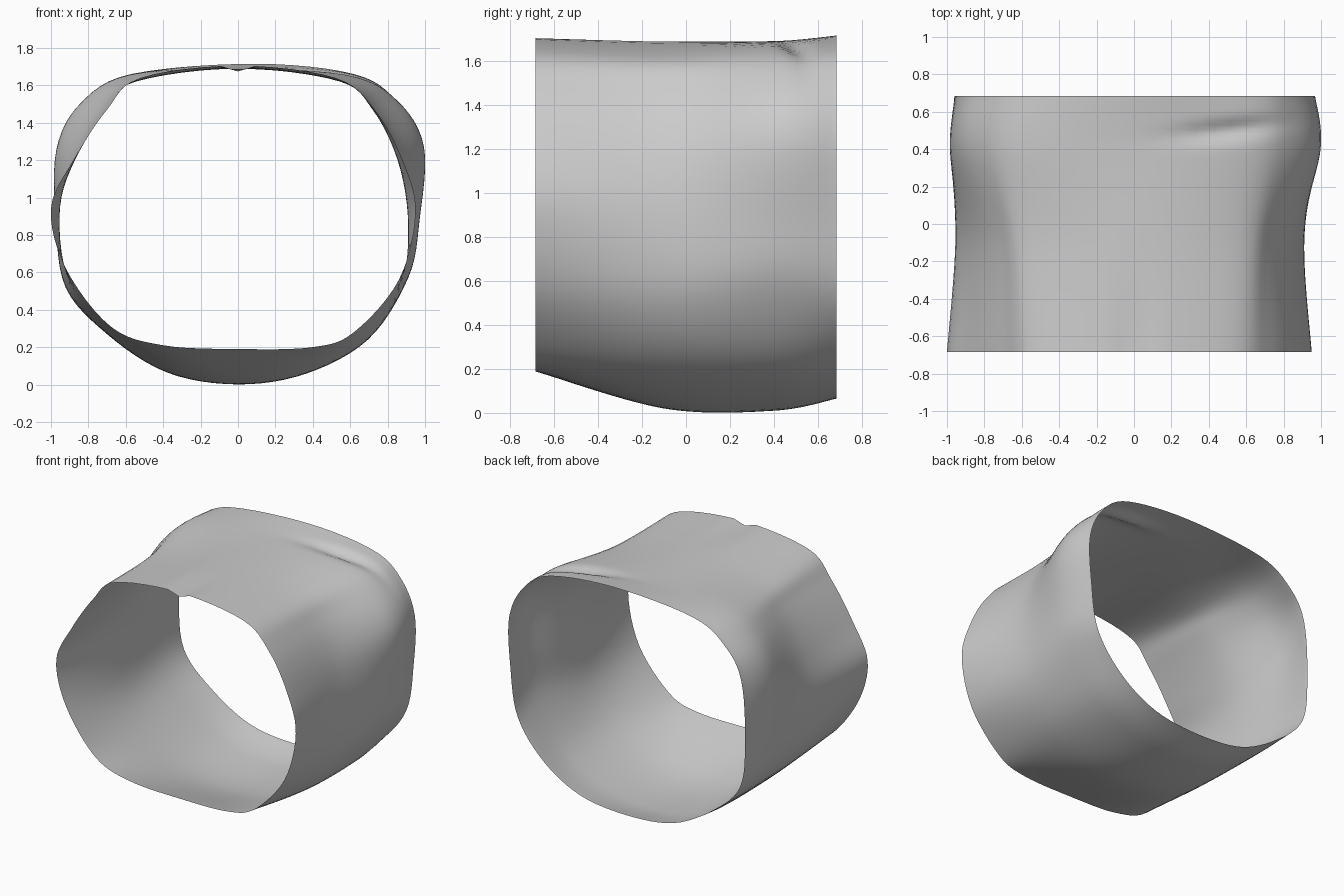
import bpy, bmesh, math

if "Cube" in bpy.data.objects:
    bpy.data.objects.remove(bpy.data.objects["Cube"])

# Cross-sections (x, z), counter-clockwise from the bottom centre, front to back
FRONT = [(0, .19), (.4, .2), (.62, .28), (.86, .56), (.95, .92), (.88, 1.2), (.73, 1.47), (.52, 1.64),
         (0, 1.705), (-.52, 1.64), (-.7, 1.47), (-.88, 1.2), (-1, .94), (-.92, .62), (-.68, .31), (-.4, .21)]
WAIST = [(0, .02), (.36, .07), (.68, .24), (.87, .52), (.91, .85), (.86, 1.2), (.73, 1.47), (.55, 1.62),
         (0, 1.69), (-.55, 1.62), (-.72, 1.48), (-.88, 1.2), (-.955, .9), (-.9, .54), (-.7, .28), (-.38, .08)]
FLARE = [(0, .01), (.38, .07), (.7, .25), (.91, .57), (.97, .88), (.99, 1.27), (.84, 1.52), (.58, 1.655),
         (0, 1.69), (-.58, 1.655), (-.84, 1.5), (-.97, 1.25), (-.975, .88), (-.92, .52), (-.7, .27), (-.38, .07)]
BACK = [(0, .065), (.38, .11), (.68, .28), (.89, .55), (.95, .9), (.96, 1.27), (.84, 1.52), (.62, 1.66),
        (.1, 1.715), (-.54, 1.665), (-.8, 1.52), (-.93, 1.3), (-.96, .88), (-.92, .52), (-.7, .29), (-.38, .11)]
STATIONS = [(-.685, FRONT), (-.1, WAIST), (.4, FLARE), (.685, BACK)]
AROUND, ALONG = 6, 14


def spline(a, b, c, d, t):
    return tuple(q + .5 * t * (r - p + t * (2 * p - 5 * q + 4 * r - s + t * (3 * (q - r) + s - p)))
                 for p, q, r, s in zip(a, b, c, d))


def closed_loop(pts):
    n = len(pts)
    return [spline(pts[i - 1], pts[i], pts[(i + 1) % n], pts[(i + 2) % n], k / AROUND)
            for i in range(n) for k in range(AROUND)]


def bump(v, centre, width):
    return math.exp(-((v - centre) / width) ** 2)


def creases(x, y, z):
    if z > 1.3:
        z -= .035 * bump(x, .5, .25) * bump(y, .5 + .12 * (x - .5), .05)   # fold near the back rim
        z -= .035 * bump(x, .01, .025) * bump(y, -.685, .35)               # seam at the front rim
    return x, y, max(z, 0)


# Loft the sections into an open sleeve
loops = [[(x, y, z) for x, z in closed_loop(pts)] for y, pts in STATIONS]
last = len(loops) - 1
rings = []
for s in range(last):
    quad = [loops[max(s - 1, 0)], loops[s], loops[s + 1], loops[min(s + 2, last)]]
    for k in range(ALONG + (s == last - 1)):
        rings.append([creases(*spline(*p, k / ALONG)) for p in zip(*quad)])

bm = bmesh.new()
grid = [[bm.verts.new(p) for p in ring] for ring in rings]
n = len(grid[0])
for a, b in zip(grid, grid[1:]):
    for i in range(n):
        j = (i + 1) % n
        bm.faces.new((a[i], a[j], b[j], b[i])).smooth = True
mesh = bpy.data.meshes.new("sleeve")
bm.to_mesh(mesh)
bm.free()
sleeve = bpy.data.objects.new("sleeve", mesh)
bpy.context.collection.objects.link(sleeve)
